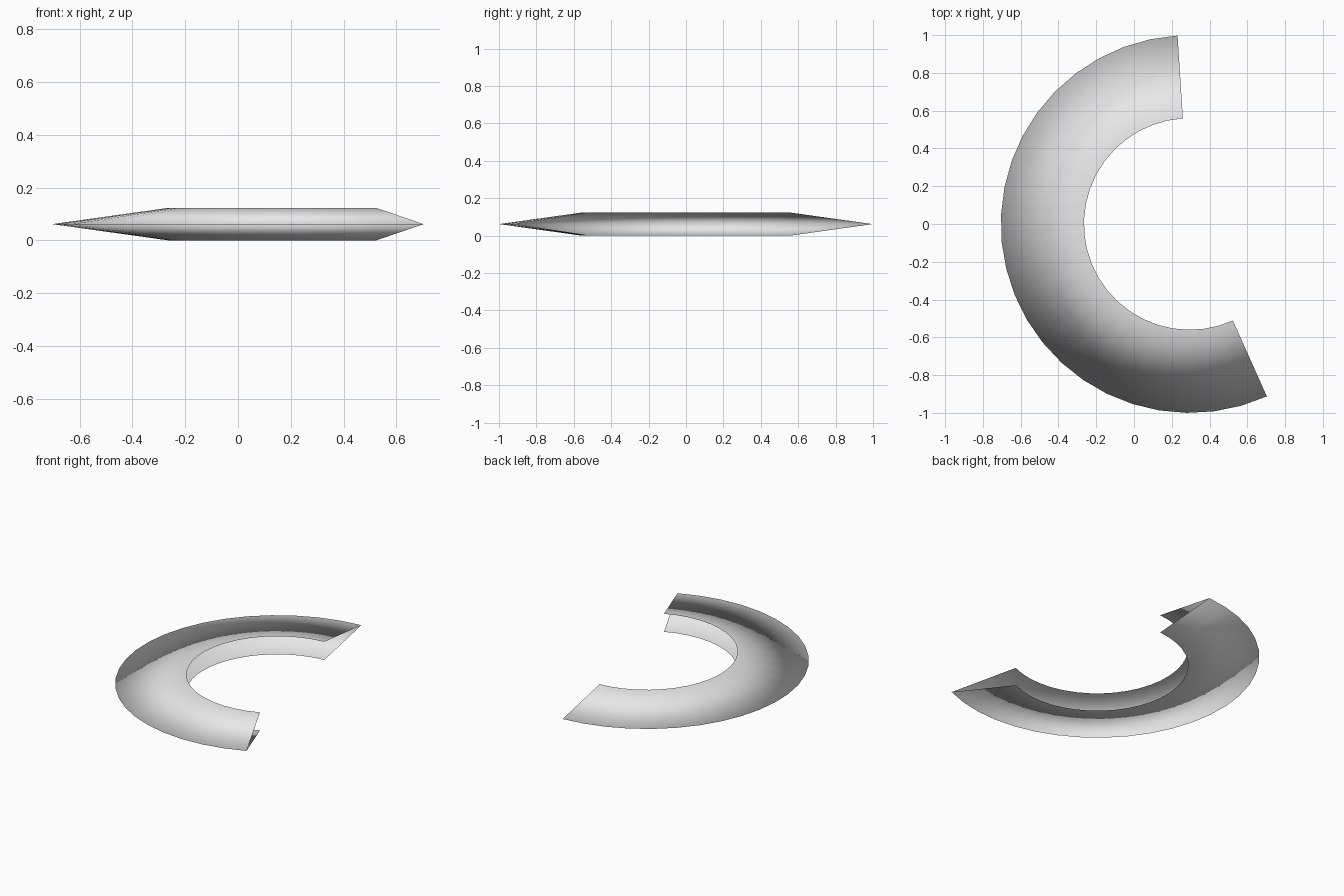
import bpy
import bmesh
from math import radians, cos, sin
from mathutils import Vector

cube = bpy.data.objects.get("Cube")
if cube:
    bpy.data.objects.remove(cube, do_unlink=True)

CENTRE = Vector((0.295, 0, 0))
OUTER, INNER, HEIGHT = 1.0, 0.56, 0.123
START, SWEEP, STEPS = radians(93.7), radians(200.4), 24

grey = bpy.data.materials.new("light grey")
grey.use_nodes = True
grey.diffuse_color = (0.8, 0.8, 0.8, 1)
grey.node_tree.nodes["Principled BSDF"].inputs["Base Color"].default_value = grey.diffuse_color

# Open V profile: upper lip, outer rim, lower lip
bm = bmesh.new()
profile = [(INNER, HEIGHT), (OUTER, HEIGHT / 2), (INNER, 0)]
verts = [bm.verts.new(CENTRE + Vector((r * cos(START), r * sin(START), z))) for r, z in profile]
edges = [bm.edges.new(pair) for pair in zip(verts, verts[1:])]

# Sweep it round the arc, leaving the ends and inner side open
bmesh.ops.spin(bm, geom=verts + edges, cent=CENTRE, axis=(0, 0, 1),
               angle=SWEEP, steps=STEPS, use_duplicate=False)
bm.normal_update()
for face in bm.faces:
    face.smooth = True
    if face.normal.z * (face.calc_center_median().z - HEIGHT / 2) < 0:
        face.normal_flip()

mesh = bpy.data.meshes.new("curved_channel")
bm.to_mesh(mesh)
bm.free()
mesh.materials.append(grey)
channel = bpy.data.objects.new("curved_channel", mesh)
bpy.context.collection.objects.link(channel)
